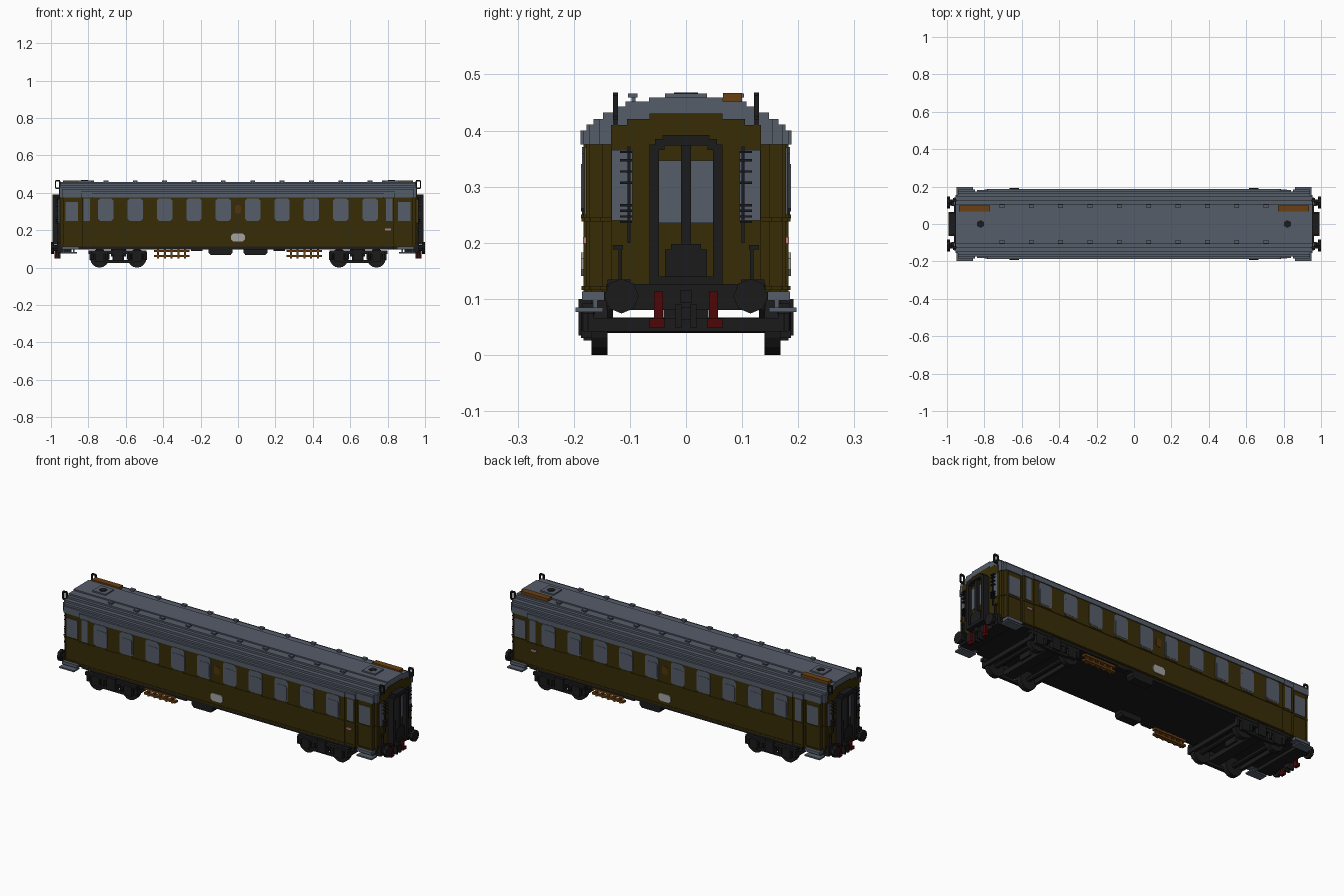
import bpy, bmesh, math
from mathutils import Matrix, Vector

if "Cube" in bpy.data.objects:
    bpy.data.objects.remove(bpy.data.objects["Cube"])


def material(name, rgb):
    m = bpy.data.materials.new(name)
    m.use_nodes = True
    m.diffuse_color = (*rgb, 1)
    b = m.node_tree.nodes["Principled BSDF"]
    b.inputs["Base Color"].default_value = (*rgb, 1)
    b.inputs["Roughness"].default_value = 0.7
    return m


OLIVE = material("olive brown", (0.039, 0.025, 0.002))
SLATE = material("slate grey", (0.092, 0.109, 0.143))
BLACK = material("black", (0.011, 0.011, 0.012))
BROWN = material("wood brown", (0.140, 0.050, 0.006))
BRONZE = material("dark bronze", (0.085, 0.034, 0.005))
RED = material("dark red", (0.075, 0.002, 0.003))
LIGHT = material("light grey", (0.36, 0.36, 0.35))
PINK = material("pink", (0.50, 0.20, 0.25))

S = (-1, 1)


class Part:
    """Collects solids and turns them into one object."""

    def __init__(self, name, mat):
        self.name, self.mat, self.bm = name, mat, bmesh.new()

    def box(self, x0, x1, y0, y1, z0, z1):
        c = Vector(((x0 + x1) / 2, (y0 + y1) / 2, (z0 + z1) / 2))
        d = (abs(x1 - x0), abs(y1 - y0), abs(z1 - z0), 1)
        bmesh.ops.create_cube(self.bm, size=1, matrix=Matrix.Translation(c) @ Matrix.Diagonal(d))

    def prism(self, pts, a, b, axis="z"):
        def co(p, h):
            return (p[0], p[1], h) if axis == "z" else (p[0], h, p[1])
        lo = [self.bm.verts.new(co(p, a)) for p in pts]
        hi = [self.bm.verts.new(co(p, b)) for p in pts]
        n = len(pts)
        self.bm.faces.new(lo)
        self.bm.faces.new(hi)
        for i in range(n):
            self.bm.faces.new((lo[i], lo[(i + 1) % n], hi[(i + 1) % n], hi[i]))

    def cyl(self, c, r, depth, axis, seg=16):
        rot = {"x": Matrix.Rotation(math.pi / 2, 4, "Y"), "y": Matrix.Rotation(math.pi / 2, 4, "X"),
               "z": Matrix.Identity(4)}[axis]
        bmesh.ops.create_cone(self.bm, cap_ends=True, segments=seg, radius1=r, radius2=r,
                              depth=depth, matrix=Matrix.Translation(c) @ rot)

    def done(self):
        bmesh.ops.recalc_face_normals(self.bm, faces=self.bm.faces)
        me = bpy.data.meshes.new(self.name)
        self.bm.to_mesh(me)
        self.bm.free()
        me.materials.append(self.mat)
        ob = bpy.data.objects.new(self.name, me)
        bpy.context.collection.objects.link(ob)


def chamfered(x0, x1, z0, z1, c):
    return [(x0 + c, z0), (x1 - c, z0), (x1, z0 + c), (x1, z1 - c),
            (x1 - c, z1), (x0 + c, z1), (x0, z1 - c), (x0, z0 + c)]


# Plan outline: straight sides stepping in at the vestibules
CORNER = [(0.95, 0.150), (0.936, 0.150), (0.936, 0.168), (0.835, 0.168),
          (0.835, 0.178), (0.775, 0.178), (0.775, 0.183)]


def plan(limit=1, grow=0.0):
    q = [(x + grow, min(y + grow, limit)) for x, y in CORNER]
    r = q[::-1]
    loop = (q + [(-x, y) for x, y in r] + [(-x, -y) for x, y in q] + [(x, -y) for x, y in r])
    return list(dict.fromkeys(loop))


body = Part("body", OLIVE)
body.prism(plan(), 0.112, 0.38)
body.done()
belt = Part("belt_rail", OLIVE)
for z in (0.116, 0.238):
    belt.prism(plan(1, 0.003), z, z + 0.007)
belt.done()

# Stepped roof
roof = Part("roof", SLATE)
z = 0.375
for half, top in ((0.188, 0.400), (0.177, 0.411), (0.165, 0.421), (0.148, 0.432),
                  (0.125, 0.443), (0.108, 0.452), (0.066, 0.459)):
    roof.prism(plan(half, 0.005), z, top)
    z = top
roof.done()

# Stepped end walls closing the roof arch
ends = Part("end_wall", OLIVE)
for s in S:
    for half, top in ((0.065, 0.430), (0.105, 0.421), (0.134, 0.410)):
        ends.box(s * 0.94, s * 0.958, -half, half, 0.125, top)
ends.done()

# Roof fittings
vents = Part("roof_vents", SLATE)
for i in range(10):
    x = (i - 4.5) * 0.157
    for t in S:
        vents.box(x - 0.007, x + 0.007, t * 0.09, t * 0.097, 0.445, 0.464)
        vents.box(x - 0.013, x + 0.013, t * 0.086, t * 0.103, 0.459, 0.466)
vents.done()
hatch = Part("roof_hatches", SLATE)
cap = Part("roof_hatch_caps", BLACK)
boards = Part("roof_boards", BROWN)
hooks = Part("end_roof_loops", BLACK)
for s in S:
    hatch.box(s * 0.78, s * 0.86, -0.037, 0.037, 0.455, 0.466)
    cap.cyl((s * 0.82, 0, 0.464), 0.021, 0.008, "z", 6)
    boards.box(s * 0.77, s * 0.935, 0.066, 0.100, 0.450, 0.467)
    for t in S:
        y0, y1 = t * 0.121, t * 0.130
        hooks.box(s * 0.950, s * 0.957, y0, y1, 0.40, 0.463)
        hooks.box(s * 0.972, s * 0.979, y0, y1, 0.425, 0.463)
        hooks.box(s * 0.953, s * 0.976, y0, y1, 0.460, 0.468)
        hooks.box(s * 0.953, s * 0.976, y0, y1, 0.420, 0.428)
for p in (hatch, cap, boards, hooks):
    p.done()

# Side windows with a raised lower sash, then the vestibule windows
win = Part("side_windows", SLATE)
sill = Part("window_sills", OLIVE)
for t in S:
    for i in range(10):
        x = (i - 4.5) * 0.157
        win.prism(chamfered(x - 0.041, x + 0.041, 0.249, 0.371, 0.012), t * 0.178, t * 0.1855, "y")
        win.prism(chamfered(x - 0.034, x + 0.034, 0.256, 0.340, 0.006), t * 0.178, t * 0.187, "y")
        sill.box(x - 0.036, x + 0.036, t * 0.18, t * 0.1875, 0.243, 0.250)
    for s in S:
        win.box(s * 0.79, s * 0.825, t * 0.165, t * 0.181, 0.25, 0.37)
        win.box(s * 0.855, s * 0.922, t * 0.16, t * 0.171, 0.25, 0.35)
win.done()
sill.done()

# Door posts beside the vestibule windows
posts = Part("vestibule_door_posts", OLIVE)
for s in S:
    for t in S:
        for x in (0.840, 0.927):
            posts.box(s * x, s * (x + 0.008), t * 0.16, t * 0.173, 0.118, 0.376)
posts.done()

# Plates on the sides
plate = Part("side_plate", LIGHT)
badge = Part("centre_badge", BRONZE)
mark = Part("side_mark", PINK)
for t in S:
    plate.prism(chamfered(-0.037, 0.037, 0.141, 0.183, 0.011), t * 0.18, t * 0.187, "y")
    badge.prism(chamfered(-0.016, 0.016, 0.29, 0.335, 0.008), t * 0.18, t * 0.185, "y")
    mark.box(0.785, 0.817, t * 0.176, t * 0.184, 0.199, 0.210)
for p in (plate, badge, mark):
    p.done()

# End gangway, doors, end windows and rails
frame = Part("gangway_frame", BLACK)
door = Part("end_door", OLIVE)
glass = Part("end_windows", SLATE)
rails = Part("end_gates", BLACK)
for s in S:
    for t in S:
        frame.box(s * 0.95, s * 0.992, t * 0.048, t * 0.065, 0.125, 0.375)
        frame.box(s * 0.95, s * 0.992, t * 0.038, t * 0.055, 0.365, 0.385)
        glass.box(s * 0.95, s * 0.962, t * 0.095, t * 0.133, 0.24, 0.365)
        rails.box(s * 0.955, s * 0.968, t * 0.099, t * 0.104, 0.20, 0.372)
        for zz in (0.235, 0.245, 0.255, 0.265, 0.305, 0.325, 0.345, 0.36):
            rails.box(s * 0.955, s * 0.976, t * 0.096, t * 0.118, zz, zz + 0.004)
        rails.box(s * 0.955, s * 0.968, t * 0.112, t * 0.130, 0.188, 0.196)
        rails.box(s * 0.955, s * 0.968, t * 0.114, t * 0.120, 0.13, 0.192)
    frame.box(s * 0.95, s * 0.992, -0.042, 0.042, 0.373, 0.392)
    frame.box(s * 0.95, s * 0.992, -0.065, 0.065, 0.125, 0.14)
    frame.box(s * 0.95, s * 0.985, -0.009, 0.009, 0.19, 0.38)
    frame.box(s * 0.95, s * 0.988, -0.037, 0.037, 0.14, 0.188)
    frame.box(s * 0.95, s * 0.988, -0.027, 0.027, 0.188, 0.198)
    door.box(s * 0.95, s * 0.968, -0.05, 0.05, 0.135, 0.375)
    glass.box(s * 0.95, s * 0.971, -0.048, 0.048, 0.235, 0.347)
for p in (frame, door, glass, rails):
    p.done()

# Underframe, buffers, couplings and steps
floor = Part("underframe", BLACK)
floor.prism(plan(0.178, -0.004), 0.098, 0.114)
buf = Part("buffers", BLACK)
hoses = Part("red_hoses", RED)
coup = Part("coupling", BLACK)
steps = Part("steps", SLATE)
for s in S:
    floor.box(s * 0.89, s * 0.962, -0.142, 0.142, 0.08, 0.127)
    for t in S:
        floor.box(s * 0.93, s * 0.968, t * 0.098, t * 0.14, 0.08, 0.135)
        buf.cyl((s * 0.967, t * 0.115, 0.105), 0.017, 0.05, "x", 8)
        buf.cyl((s * 0.992, t * 0.115, 0.105), 0.031, 0.016, "x", 8)
        hoses.box(s * 0.96, s * 0.974, t * 0.041, t * 0.057, 0.05, 0.113)
        hoses.box(s * 0.96, s * 0.978, t * 0.038, t * 0.065, 0.048, 0.065)
        coup.box(s * 0.95, s * 0.980, t * 0.008, t * 0.019, 0.048, 0.09)
        steps.box(s * 0.86, s * 0.95, t * 0.148, t * 0.197, 0.077, 0.085)
        steps.box(s * 0.85, s * 0.94, t * 0.145, t * 0.185, 0.097, 0.113)
        for x in (0.875, 0.93):
            steps.box(s * x, s * (x + 0.008), t * 0.158, t * 0.166, 0.08, 0.112)
    coup.box(s * 0.95, s * 0.985, -0.011, 0.011, 0.093, 0.115)
    coup.box(s * 0.95, s * 0.972, -0.019, 0.019, 0.062, 0.085)
for p in (floor, buf, hoses, coup, steps):
    p.done()

# Equipment boxes and truss grids, placed diagonally opposite
gear = Part("equipment_boxes", BLACK)
truss = Part("underfloor_truss", BROWN)
for s in S:
    gear.prism([(s * 0.04, 0.067), (s * 0.145, 0.067), (s * 0.157, 0.08), (s * 0.157, 0.10),
                (s * 0.03, 0.10), (s * 0.03, 0.08)], s * 0.13, s * 0.178, "y")
    gear.box(s * 0.19, s * 0.25, s * 0.15, s * 0.178, 0.09, 0.10)
    for z in (0.057, 0.083):
        truss.box(s * 0.26, s * 0.45, s * 0.152, s * 0.174, z, z + 0.011)
    for k in range(5):
        x = 0.278 + k * 0.036
        truss.box(s * x, s * (x + 0.010), s * 0.156, s * 0.170, 0.05, 0.10)
gear.done()
truss.done()

# Bogies
wheels = Part("wheels", BLACK)
bogie = Part("bogie_frames", BLACK)
for s in S:
    for x in (0.54, 0.74):
        wheels.cyl((s * x, 0, 0.052), 0.013, 0.30, "y", 8)
        for t in S:
            wheels.cyl((s * x, t * 0.154, 0.05), 0.05, 0.028, "y")
            bogie.box(s * (x - 0.024), s * (x + 0.024), t * 0.16, t * 0.187, 0.03, 0.08)
            for d in (-0.042, 0.042):
                bogie.cyl((s * (x + d), t * 0.175, 0.064), 0.012, 0.04, "z", 8)
    for t in S:
        bogie.box(s * 0.49, s * 0.80, t * 0.165, t * 0.185, 0.074, 0.092)
        bogie.box(s * 0.56, s * 0.72, t * 0.165, t * 0.183, 0.026, 0.040)
        bogie.box(s * 0.615, s * 0.665, t * 0.165, t * 0.192, 0.035, 0.10)
    bogie.box(s * 0.61, s * 0.67, -0.17, 0.17, 0.04, 0.067)
    bogie.box(s * 0.60, s * 0.68, -0.04, 0.04, 0.06, 0.10)
    for x in (0.495, 0.785):
        bogie.box(s * (x - 0.008), s * (x + 0.008), -0.17, 0.17, 0.042, 0.066)
        for t in S:
            bogie.box(s * (x - 0.008), s * (x + 0.008), t * 0.165, t * 0.183, 0.042, 0.08)
wheels.done()
bogie.done()
